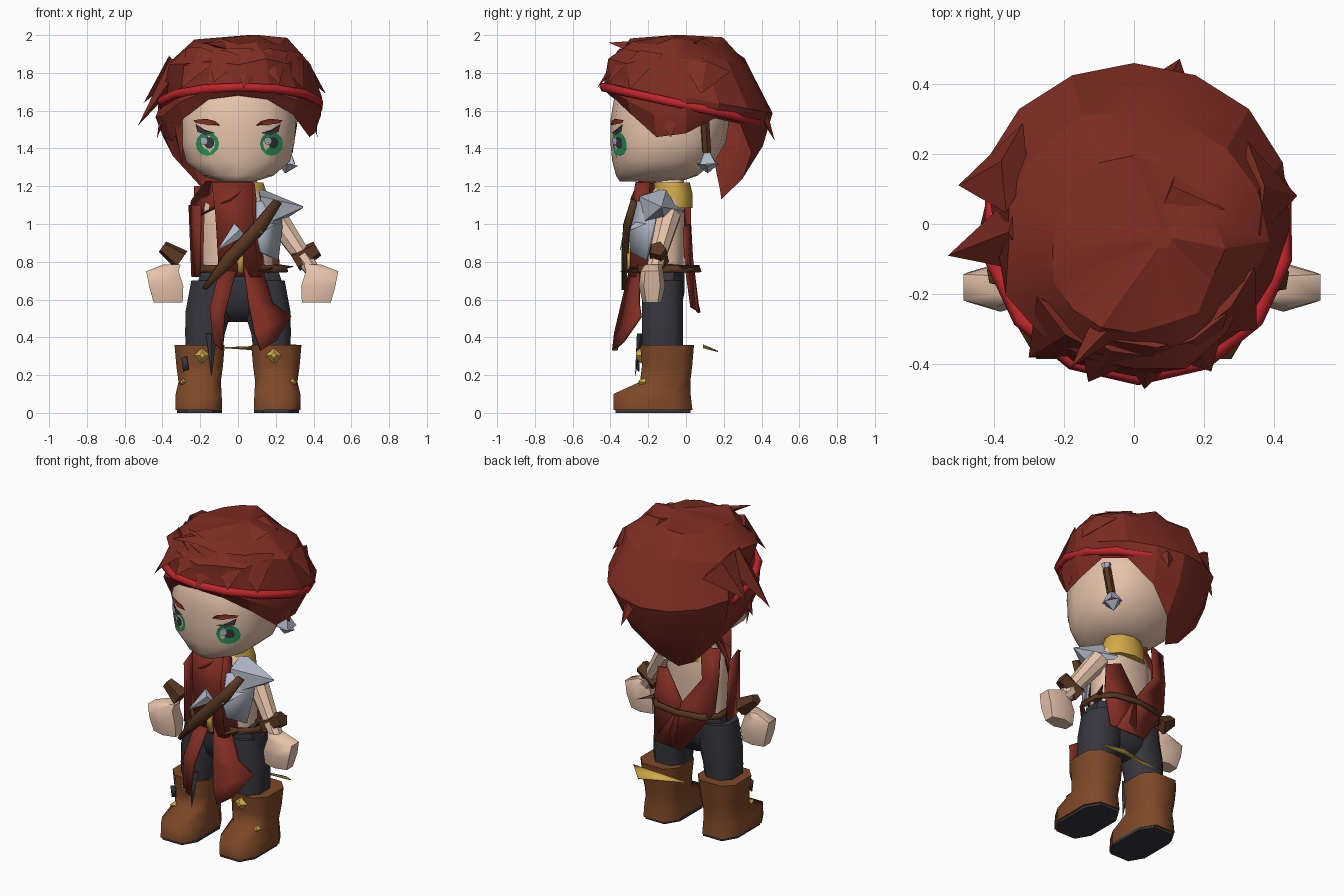
import bpy, bmesh, random
from math import sin, cos, pi, copysign, radians
from mathutils import Vector

random.seed(4)
if "Cube" in bpy.data.objects:
    bpy.data.objects.remove(bpy.data.objects["Cube"])


def material(name, rgb):
    m = bpy.data.materials.new(name)
    m.use_nodes = True
    m.diffuse_color = (*rgb, 1)
    m.node_tree.nodes["Principled BSDF"].inputs["Base Color"].default_value = (*rgb, 1)
    return m


HAIR = material("dark red", (.21, .026, .017))
BAND = material("bright red", (.52, .018, .024))
SKIN = material("skin", (.79, .55, .41))
DARK = material("charcoal", (.037, .037, .047))
BOOT = material("boot brown", (.21, .066, .021))
LEATHER = material("dark leather", (.095, .038, .015))
SILVER = material("silver", (.44, .48, .57))
GOLD = material("gold", (.64, .40, .065))
GREEN = material("eye green", (.02, .28, .09))


def build(name, verts, faces, mat, angle=35, thick=0):
    me = bpy.data.meshes.new(name)
    me.from_pydata([tuple(v) for v in verts], [], faces)
    bm = bmesh.new()
    bm.from_mesh(me)
    bmesh.ops.recalc_face_normals(bm, faces=bm.faces)
    bm.to_mesh(me)
    bm.free()
    me.materials.append(mat)
    ob = bpy.data.objects.new(name, me)
    bpy.context.collection.objects.link(ob)
    if thick:
        mod = ob.modifiers.new("thickness", 'SOLIDIFY')
        mod.thickness, mod.offset = thick, 0
    bpy.ops.object.select_all(action='DESELECT')
    ob.select_set(True)
    bpy.context.view_layer.objects.active = ob
    bpy.ops.object.shade_smooth_by_angle(angle=radians(angle))
    return ob


def loft(name, rings, mat, caps=True, loop=False, **kw):
    n, count = len(rings[0]), len(rings)
    faces = [(i * n + j, i * n + (j + 1) % n, (i + 1) % count * n + (j + 1) % n, (i + 1) % count * n + j)
             for i in range(count if loop else count - 1) for j in range(n)]
    if caps and not loop:
        faces += [tuple(range(n)), tuple(range((count - 1) * n, count * n))]
    return build(name, [v for r in rings for v in r], faces, mat, **kw)


def ring(cx, z, rx, y0, y1, n=8, p=.8):
    pts = []
    for k in range(n):
        a = 2 * pi * (k + .5) / n
        c, s = cos(a), sin(a)
        pts.append((cx + rx * copysign(abs(c) ** p, c),
                    (y0 + y1) / 2 + (y1 - y0) / 2 * copysign(abs(s) ** p, s), z))
    return pts


def tube(name, a, b, r1, r2, mat, n=6):
    a, b = Vector(a), Vector(b)
    q = (b - a).to_track_quat('Z', 'Y')
    rings = [[c + q @ Vector((r * cos(2 * pi * k / n), r * sin(2 * pi * k / n), 0)) for k in range(n)]
             for c, r in ((a, r1), (b, r2))]
    return loft(name, rings, mat)


def spike(name, a, b, w, t, mat, center=(0, 0, 1.6)):
    a, b = Vector(a), Vector(b)
    out = (a - Vector(center)).normalized()
    side = (b - a).cross(out).normalized() * w
    return build(name, [a + side, a + out * t, a - side, a - out * t, b],
                 [(0, 1, 4), (1, 2, 4), (2, 3, 4), (3, 0, 4), (0, 1, 2, 3)], mat, angle=25)


def ribbon(name, pairs, mat, thick=.015):
    verts = [p for pair in pairs for p in pair]
    faces = [(i, i + 1, i + 3, i + 2) for i in range(0, len(verts) - 2, 2)]
    return build(name, verts, faces, mat, thick=thick)


# Head
head = loft("head", [ring(0, z, rx, y0, y1, 14, .82) for z, rx, y0, y1 in (
    (1.225, .09, -.35, -.03), (1.255, .19, -.37, .06), (1.33, .28, -.39, .15), (1.43, .305, -.4, .21),
    (1.55, .315, -.4, .23), (1.7, .285, -.375, .2), (1.82, .2, -.25, .12))], SKIN, angle=60)
bpy.context.view_layer.update()


def decal(name, pts, mat, lift):
    # Thin painted plate draped on the front of the head
    verts = []
    for x, z in pts:
        hit, loc, _, _ = head.ray_cast(Vector((x, -1, z)), Vector((0, 1, 0)))
        verts.append((x, (loc.y if hit else -.38) - lift, z))
    mid = sum((Vector(v) for v in verts), Vector()) / len(verts)
    n = len(verts)
    return build(name, verts + [mid], [(k, (k + 1) % n, n) for k in range(n)], mat)


def disc(cx, cz, rx, rz, n=12):
    return [(cx + rx * cos(2 * pi * k / n), cz + rz * sin(2 * pi * k / n)) for k in range(n)]


# Eyes and brows
for s, side in ((-1, "right"), (1, "left")):
    c = s * .17 + .008
    decal(side + "_iris", disc(c, 1.424, .062, .063), GREEN, .006)
    decal(side + "_pupil", disc(c + .01, 1.43, .026, .03), DARK, .009)
    decal(side + "_glint", disc(c - .02, 1.44, .02, .022, 8), SILVER, .011)
    decal(side + "_lash", [(s * x, z) for x, z in ((.12, 1.482), (.17, 1.495), (.225, 1.53), (.215, 1.488),
                                                  (.17, 1.472))], DARK, .012)
    decal(side + "_brow", [(s * x, z) for x, z in ((.095, 1.522), (.12, 1.545), (.17, 1.557), (.235, 1.55),
                                                  (.225, 1.535), (.16, 1.525))], HAIR, .014)

# Hair cap with a ragged lower edge, going round from the front
edge = (1.68, 1.66, 1.58, 1.46, 1.48, 1.56, 1.53, 1.38, 1.24, 1.13, 1.18, 1.36, 1.46, 1.44, 1.56, 1.66)
tuck = (.92, .92, .93, .93, .92, .9, .92, .85, .68, .46, .58, .85, .9, .85, .92, .92)
girth = (.97, .96, .96, .95, 1, 1.03, 1.04, 1.03, 1.03, 1.03, 1.04, 1.03, .9, .82, .9, .96)
rows = [[] for _ in range(6)]
for k, (ze, f, g) in enumerate(zip(edge, tuck, girth)):
    dx, dy = sin(pi * k / 8), -cos(pi * k / 8)
    zm = 1.67 - .19 * dy * .44
    for row, r, cx, cy, z in ((0, .03, .08, -.04, 2), (1, .25, .0, -.07, 1.97), (2, .37, .0, -.05, 1.86),
                              (3, .445 * g, 0, 0, zm), (4, .45 * (1 - (1 - f) * .3), 0, 0, (zm + ze) / 2),
                              (5, .44 * f, 0, 0, ze)):
        j = random.uniform(.92, 1.07) if row in (1, 2) else 1
        lift = random.uniform(-.025, .025) if row in (1, 2) else 0
        rows[row].append((cx + dx * r * j, cy + dy * r * j, min(2, z + lift)))
loft("hair_cap", rows[::-1], HAIR, caps=False, angle=22)
build("hair_crown", rows[0], [tuple(range(16))], HAIR)

# Hair tufts: base, tip, half width, half thickness
for i, (a, b, w, t) in enumerate((
        ((-.31, -.02, 1.84), (-.53, -.09, 1.52), .12, .06),
        ((-.34, .16, 1.84), (-.5, .11, 1.64), .14, .05),
        ((-.37, -.03, 1.68), (-.43, -.06, 1.45), .1, .03),
        ((-.33, -.2, 1.62), (-.295, -.19, 1.31), .07, .03),
        ((.34, .1, 1.84), (.465, .08, 1.69), .14, .04),
        ((.39, -.1, 1.62), (.42, -.08, 1.46), .1, .02),
        ((.0, -.2, 1.93), (-.18, -.41, 1.96), .09, .05),
        ((-.18, -.29, 1.91), (-.3, -.38, 1.72), .13, .04),
        ((-.06, -.34, 1.9), (-.13, -.45, 1.75), .11, .03),
        ((.06, -.33, 1.91), (.03, -.47, 1.72), .12, .03),
        ((.16, -.31, 1.91), (.22, -.42, 1.74), .12, .03),
        ((.26, -.22, 1.9), (.35, -.3, 1.71), .13, .03),
        ((.1, .4, 1.6), (.13, .47, 1.44), .06, .03),
        ((.1, .1, 1.96), (.26, .04, 1.96), .06, .03))):
    spike(f"hair_tuft_{i + 1}", a, b, w, t, HAIR)

# Headband, tilted down towards the back
band = []
for k in range(14):
    a = 2 * pi * k / 14
    r = .422 + .006 * cos(a)
    band.append([((r + .026 * cos(b)) * sin(a) + .012, -(r + .026 * cos(b)) * cos(a) - .005,
                  1.63 + .095 * cos(a) + .026 * sin(b)) for b in (2 * pi * m / 6 for m in range(6))])
loft("headband", band, BAND, loop=True, angle=70)

# Ear ornament on the left side
tube("ear_ornament_rod", (.265, .11, 1.38), (.29, .1, 1.54), .025, .025, LEATHER)
tube("ear_ornament_cap", (.29, .1, 1.53), (.295, .1, 1.57), .02, .03, SILVER)
tube("ear_ornament_tip", (.265, .11, 1.39), (.26, .115, 1.32), .015, .06, SILVER, 4)
tube("ear_ornament_point", (.26, .115, 1.32), (.25, .115, 1.27), .06, .003, SILVER, 4)

# Torso, neck and collar
loft("torso", [ring(0, z, rx, y0, y1) for z, rx, y0, y1 in (
    (.7, .2, -.23, -.01), (.95, .195, -.24, 0), (1.1, .19, -.23, 0), (1.19, .12, -.17, -.01),
    (1.3, .08, -.15, 0))], SKIN, angle=60)
loft("collar", [ring(.02, z, r, y0, y1, 10, 1) for z, r, y0, y1 in (
    (1.085, .14, -.16, .035), (1.16, .14, -.17, .035), (1.22, .12, -.17, .02))], GOLD, angle=50)

# Vest
ribbon("vest_shoulder", (((-.25, -.08, 1.02), (-.12, -.27, 1.09)), ((-.245, -.07, 1.12), (-.04, -.29, 1.13)),
                         ((-.17, -.08, 1.22), (.08, -.25, 1.22)), ((-.12, -.02, 1.21), (-.02, -.12, 1.22))), HAIR)
ribbon("vest_side", (((-.255, -.08, 1.1), (-.2, -.25, 1.1)), ((-.24, -.07, .72), (-.205, -.24, .72))), HAIR)
ribbon("vest_front", (((-.14, -.25, 1.22), (.08, -.26, 1.22)), ((-.12, -.28, 1.05), (.08, -.29, 1.05)),
                      ((-.1, -.28, .72), (.11, -.29, .72))), HAIR)
ribbon("vest_edge", (((.08, -.26, 1.22), (.08, -.19, 1.22)), ((.08, -.29, 1.05), (.1, -.2, 1.05)),
                     ((.11, -.29, .72), (.14, -.2, .72))), HAIR)
ribbon("vest_tail_right", (((-.1, -.28, .75), (-.01, -.29, .75)), ((-.15, -.33, .55), (-.07, -.34, .52)),
                           ((-.13, -.36, .37), (-.08, -.37, .33))), HAIR)
ribbon("vest_tail_left", (((.03, -.29, .78), (.13, -.25, .75)), ((.06, -.34, .57), (.18, -.25, .58)),
                          ((.09, -.375, .42), (.28, -.24, .51)), ((.12, -.385, .33), (.2, -.33, .38))), HAIR)
ribbon("vest_back", (((-.23, -.02, 1.2), (-.12, .02, 1.2)), ((-.23, 0, 1.0), (-.13, .02, 1.0)),
                     ((-.21, .01, .8), (.02, .03, .8)), ((-.02, .07, .53), (.18, .06, .54))), HAIR)
ribbon("vest_back_flap", (((.12, .02, 1.0), (.2, -.01, .98)), ((.01, .03, .82), (.22, 0, .78)),
                          ((.04, .065, .54), (.2, .03, .56))), HAIR)

# Belt, chest strap and buckle
loft("belt", [ring(.02, z, r, -.14 - r * .55, -.12 + r * .78, 10) for z, r in ((.745, .25), (.78, .235))],
     LEATHER, caps=False, thick=.015)
spike("belt_end", (.2, -.1, .77), (.3, .08, .775), .03, .02, LEATHER)
spike("belt_front_end", (.16, -.24, .76), (.1, -.35, .75), .03, .02, LEATHER)
ribbon("chest_strap", (((-.19, -.33, .66), (-.17, -.33, .65)), ((-.08, -.33, .83), (-.02, -.32, .79)),
                       ((.08, -.32, 1), (.14, -.31, .96)), ((.19, -.28, 1.13), (.23, -.27, 1.11))), LEATHER, .025)
ribbon("buckle", (((-.01, -.305, .87), (.03, -.305, .87)), ((0, -.305, .74), (.03, -.305, .74))), GOLD)
spike("chest_blade", (.01, -.3, .97), (-.11, -.35, .86), .045, .03, SILVER, (0, 0, .95))

# Left shoulder armour
tube("shoulder_guard", (.12, -.14, 1.07), (.345, -.13, 1.09), .13, .004, SILVER, 5)
ribbon("shoulder_plate", (((.1, -.26, 1.12), (.22, -.14, 1.12)), ((.1, -.3, .95), (.23, -.17, .98)),
                          ((.12, -.29, .85), (.21, -.21, .81))), SILVER)
spike("shoulder_blade", (.14, -.22, 1.02), (.12, -.34, .95), .06, .05, SILVER, (.15, 0, 1.08))

# Arm, wrist guards and hands
tube("left_arm", (.19, -.09, 1.05), (.39, -.17, .76), .066, .042, SKIN, 8)
tube("left_wrist_guard", (.3, -.15, .8), (.42, -.15, .87), .06, .045, LEATHER, 5)
tube("right_wrist_guard", (-.4, -.14, .88), (-.3, -.14, .81), .035, .06, LEATHER, 5)
for s, side in ((-1, "right"), (1, "left")):
    c = -.38 if s < 0 else .425
    loft(side + "_hand", [ring(c + s * o, z, rx, y0, y1, 6, .7) for o, z, rx, y0, y1 in (
        (-.01, .585, .085, -.23, -.13), (0, .67, .1, -.25, -.11), (.02, .75, .095, -.24, -.12),
        (-.03, .785, .05, -.22, -.13))], SKIN, angle=45)

# Trousers and boots
loft("trouser_hips", [ring(.01, z, rx, y0, y1) for z, rx, y0, y1 in (
    (.48, .1, -.17, -.06), (.55, .2, -.22, -.02), (.64, .255, -.245, 0), (.76, .215, -.24, 0))], DARK, angle=60)
for s, side in ((-1, "right"), (1, "left")):
    c = s * .19
    loft(side + "_trouser_leg", [ring(s * x, z, r, -.24, -.01) for x, z, r in (
        (.18, .3, .1), (.175, .42, .112), (.155, .54, .13), (.13, .7, .125))], DARK, angle=60)
    b = s * .203
    loft(side + "_boot", [ring(b + s * o, z, rx, y0, y1, 8, .65) for o, z, rx, y0, y1 in (
        (.005, .015, .13, -.395, .045), (.005, .1, .128, -.395, .035), (0, .165, .118, -.25, .03),
        (0, .25, .13, -.24, .04), (0, .36, .14, -.25, .05))], BOOT, angle=60)
    loft(side + "_sole", [ring(b, z, .125, -.385, .035, 8, .65) for z in (0, .02)], DARK)
    tube(side + "_boot_stud", (c, -.235, .305), (c, -.265, .305), .045, .015, GOLD, 4)
    tube(side + "_small_stud", (s * .29, -.22, .16), (s * .3, -.25, .165), .025, .008, GOLD, 4)
spike("trouser_tatter", (-.14, -.24, .42), (-.14, -.27, .19), .03, .02, DARK, (-.14, 0, .4))
ribbon("boot_patch", (((-.3, -.25, .29), (-.27, -.255, .3)), ((-.29, -.25, .22), (-.26, -.255, .23))), DARK, .008)
# Loose gold cloth behind the boots
build("loose_cloth", [(.31, .09, .36), (.22, .17, .325), (-.07, .09, .345)], [(0, 1, 2)], GOLD, thick=.006)
